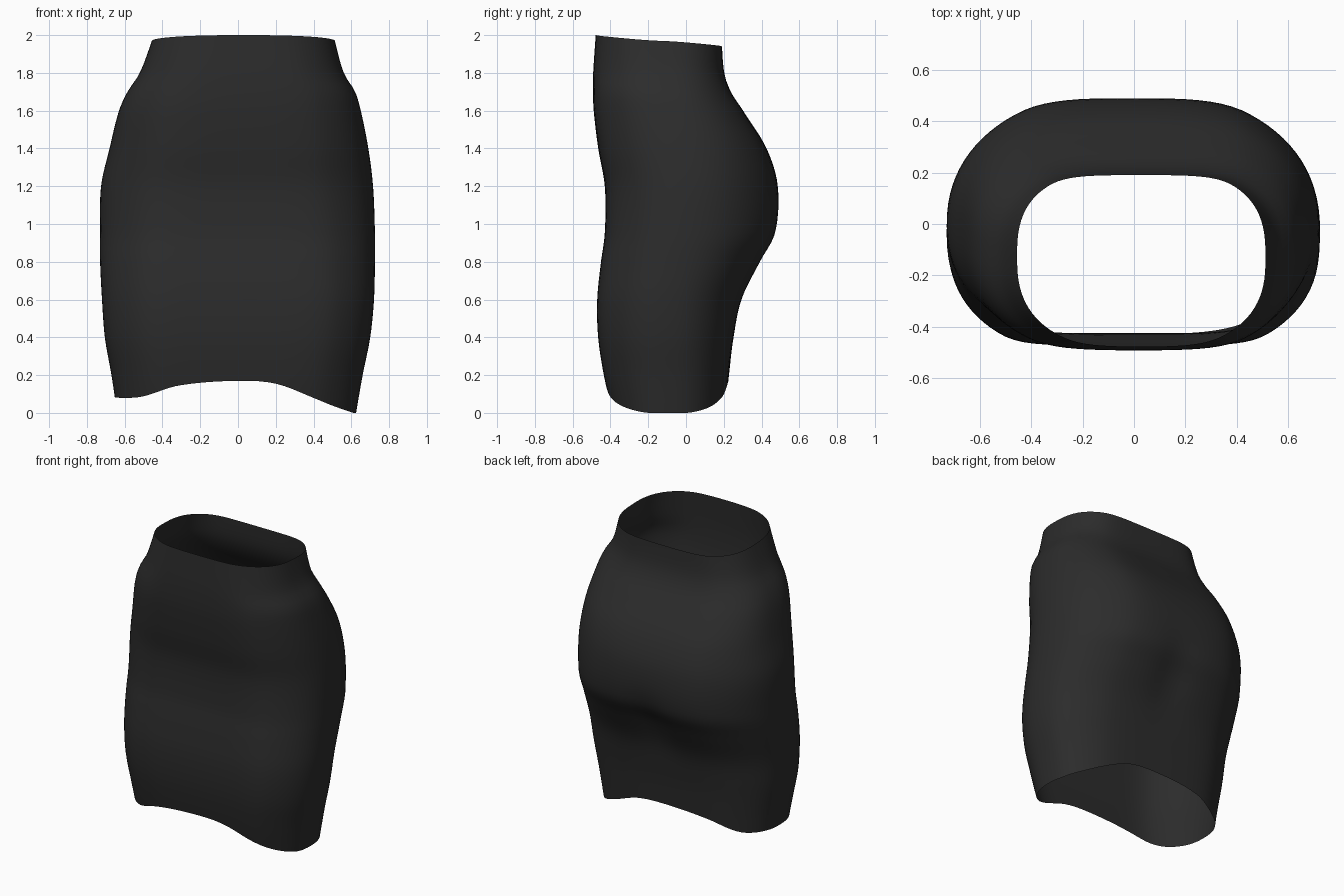
import bpy
import bmesh
import math

SIDES, ROWS = 96, 48

old = bpy.data.objects.get("Cube")
if old:
    bpy.data.objects.remove(old, do_unlink=True)


def spline(points, x):
    """Smooth curve through (position, value...) points, returning the values."""
    last = len(points) - 1
    x = min(max(x, points[0][0]), points[-1][0])
    i = 0
    while i < last - 1 and x > points[i + 1][0]:
        i += 1
    a, b = points[i], points[i + 1]
    p, q = points[max(i - 1, 0)], points[min(i + 2, last)]
    h = b[0] - a[0]
    t = (x - a[0]) / h
    out = []
    for k in range(1, len(a)):
        m0 = (b[k] - p[k]) / (b[0] - p[0]) * h
        m1 = (q[k] - a[k]) / (q[0] - a[0]) * h
        out.append((2*t**3 - 3*t**2 + 1) * a[k] + (t**3 - 2*t**2 + t) * m0
                   + (3*t**2 - 2*t**3) * b[k] + (t**3 - t**2) * m1)
    return out


# height: right edge x, left edge x, front y, back y, widest y
BODY = [
    (0.0, -0.64, 0.625, -0.39, 0.21, -0.10),
    (0.2, -0.67, 0.66, -0.435, 0.23, -0.10),
    (0.4, -0.705, 0.70, -0.465, 0.255, -0.10),
    (0.6, -0.72, 0.72, -0.47, 0.30, -0.09),
    (0.8, -0.73, 0.725, -0.45, 0.40, -0.05),
    (0.95, -0.73, 0.725, -0.43, 0.48, -0.02),
    (1.2, -0.725, 0.715, -0.43, 0.49, 0.0),
    (1.4, -0.68, 0.69, -0.465, 0.43, -0.03),
    (1.6, -0.63, 0.65, -0.49, 0.305, -0.08),
    (1.7, -0.585, 0.62, -0.495, 0.24, -0.11),
    (1.8, -0.52, 0.56, -0.495, 0.205, -0.13),
    (2.0, -0.445, 0.505, -0.485, 0.19, -0.15),
]
# height: front squareness, front flatness, back squareness
SHAPE = [(0.0, 2.4, 1.16, 2.6), (0.6, 2.3, 1.18, 2.4), (1.2, 2.3, 1.12, 2.2),
         (1.6, 2.4, 1.08, 2.6), (2.0, 2.5, 1.02, 2.8)]
# sideways position: height of the wavy hem
HEM = [(-0.65, 0.08), (-0.5, 0.085), (-0.3, 0.145), (0.0, 0.17),
       (0.2, 0.155), (0.4, 0.08), (0.5, 0.04), (0.62, 0.0)]
BACK_FLAT, BLEND = 1.06, 0.12


def power(v, n):
    return math.copysign(abs(v) ** (2 / n), v)


def flatten(v):
    """Limit a depth fraction to one with a soft shoulder."""
    h = max(BLEND - abs(v - 1), 0) / BLEND
    return min(v, 1) - h * h * BLEND / 4


def skirt_point(angle, t):
    c, s = math.cos(angle), math.sin(angle)
    hem = spline(HEM, 0.635 * power(c, 2.4))[0]
    rim = 1.97 - 0.03 * s
    z = hem + (rim - hem) * t
    right, left, front, back, mid = spline(BODY, z)
    n_front, flat, n_back = spline(SHAPE, z)
    if s < 0:
        n, flat, depth = n_front, flat, front - mid
    else:
        n, flat, depth = n_back, BACK_FLAT, back - mid
    x = (right + left) / 2 + (left - right) / 2 * power(c, n)
    y = mid + depth * flatten(flat * power(abs(s), n))
    # soft hollow between and below the cheeks
    if s > 0:
        y -= 0.03 * math.exp(-(x / 0.13) ** 2 - ((z - 0.8) / 0.2) ** 2)
    return x, y, z


# fabric tube, open at the waist and the hem
bm = bmesh.new()
rings = [[bm.verts.new(skirt_point(math.tau * i / SIDES, r / ROWS))
          for i in range(SIDES)] for r in range(ROWS + 1)]
for low, high in zip(rings, rings[1:]):
    for i in range(SIDES):
        j = (i + 1) % SIDES
        bm.faces.new((low[i], low[j], high[j], high[i])).smooth = True
mesh = bpy.data.meshes.new("skirt")
bm.to_mesh(mesh)
bm.free()
skirt = bpy.data.objects.new("skirt", mesh)
bpy.context.collection.objects.link(skirt)

# charcoal fabric
fabric = bpy.data.materials.new("charcoal_fabric")
fabric.use_nodes = True
colour = (0.025, 0.025, 0.025, 1)
fabric.diffuse_color = colour
bsdf = fabric.node_tree.nodes["Principled BSDF"]
bsdf.inputs["Base Color"].default_value = colour
bsdf.inputs["Roughness"].default_value = 0.9
mesh.materials.append(fabric)
